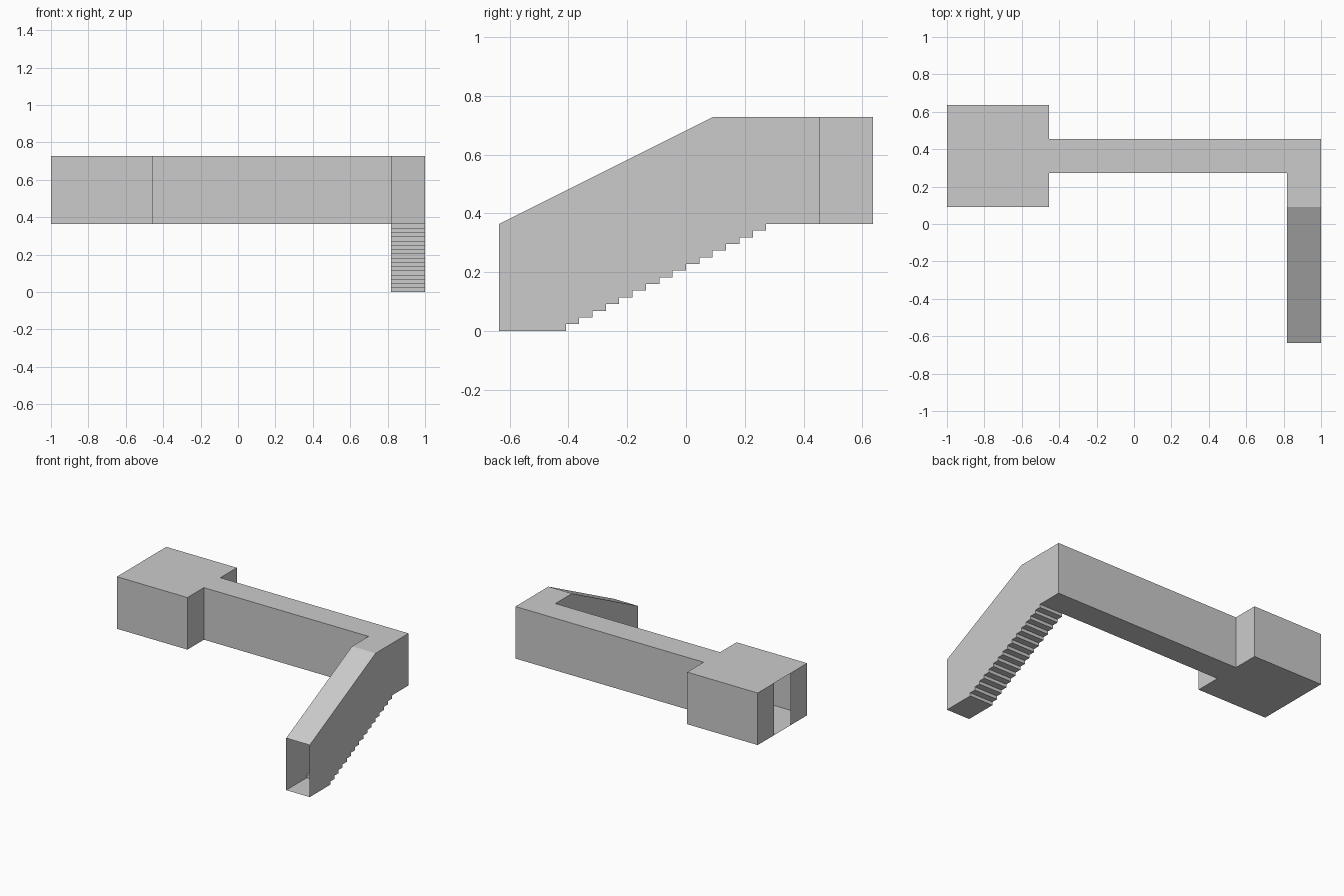
import bpy, bmesh

if "Cube" in bpy.data.objects:
    bpy.data.objects.remove(bpy.data.objects["Cube"])

U = 2 / 11            # one grid cell of the plan
FLOOR, CEIL = 2, 4    # upper level heights in cells


def sheet(name, faces):
    """Thin-surface object from a list of polygons given in cells."""
    bm = bmesh.new()
    for poly in faces:
        bm.faces.new([bm.verts.new((x * U, y * U, z * U)) for x, y, z in poly])
    bmesh.ops.remove_doubles(bm, verts=bm.verts, dist=1e-5)
    bmesh.ops.recalc_face_normals(bm, faces=bm.faces)
    mesh = bpy.data.meshes.new(name)
    bm.to_mesh(mesh)
    bm.free()
    obj = bpy.data.objects.new(name, mesh)
    bpy.context.collection.objects.link(obj)
    return obj


def walls(path):
    """Upright quads along a plan path."""
    return [[(*a, FLOOR), (*b, FLOOR), (*b, CEIL), (*a, CEIL)]
            for a, b in zip(path, path[1:])]


def across(path):
    """Quads spanning the stair width along a (y, z) path."""
    return [[(4.5, *a), (5.5, *a), (5.5, *b), (4.5, *b)]
            for a, b in zip(path, path[1:])]


# Room and corridor: walls leave a doorway on the left and the stair opening
front = [(-5.5, 1.5), (-5.5, .5), (-2.5, .5), (-2.5, 1.5), (4.5, 1.5)]
back = [(5.5, 1.5), (5.5, 2.5), (-2.5, 2.5), (-2.5, 3.5), (-5.5, 3.5), (-5.5, 2.5)]
sheet("room_and_corridor_walls", walls(front) + walls(back))

# Flat floor, and ceiling that carries on over the stair head
sheet("upper_floor", [[(x, y, FLOOR) for x, y in front + back]])
stair_head = [(4.5, .5), (5.5, .5)]
sheet("upper_ceiling", [[(x, y, CEIL) for x, y in front + stair_head + back]])

# Stairs: lower landing followed by 16 risers
steps = [(-3.5, 0)]
for i in range(16):
    y = -2.25 + i * .25
    steps += [(y, i * .125), (y, (i + 1) * .125)]
sheet("stairs", across(steps))

# Stairwell sides and sloped ceiling, open at the front
roof = [(1.5, CEIL), (.5, CEIL), (-3.5, 2)]
sheet("stairwell_sides", [[(x, y, z) for y, z in steps + roof] for x in (4.5, 5.5)])
sheet("sloped_ceiling", across(roof[1:]))
